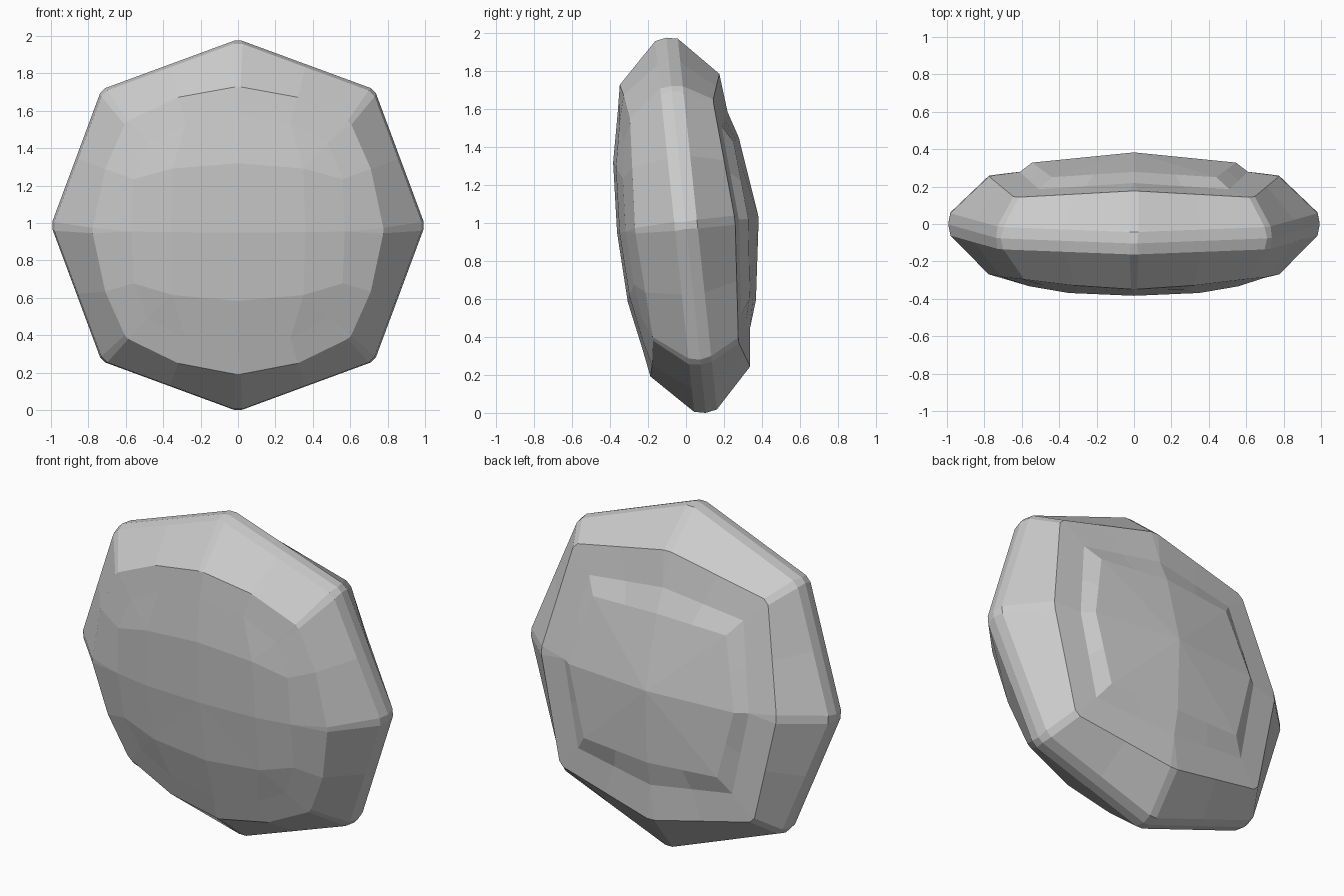
import bpy, bmesh, math
from mathutils import Vector, Matrix

if "Cube" in bpy.data.objects:
    bpy.data.objects.remove(bpy.data.objects["Cube"])


def full_ring(quarter, bevel):
    """Mirror 5 quarter points (x, z, depth) into a closed loop; corners become pairs."""
    q = [Vector((x, y, z)) for x, z, y in quarter]
    flip = lambda p, sx, sz: Vector((p.x * sx, p.y, p.z * sz))
    base = q[:4]
    base += [flip(p, -1, 1) for p in q[:0:-1]]
    base += [flip(p, -1, -1) for p in q[:4]]
    base += [flip(p, 1, -1) for p in q[:0:-1]]
    out = []
    for i, p in enumerate(base):
        if i % 2:
            out.append(p)
        else:
            for n in (base[i - 1], base[(i + 1) % 16]):
                out.append(p + (n - p).normalized() * bevel)
    return out


def octagon(side, top, diag):
    """Straight-edged octagon quarter from its three corners."""
    mid = lambda a, b: tuple((u + v) / 2 for u, v in zip(a, b))
    return [side, mid(side, diag), diag, mid(diag, top), top]


def rim(r, d, y):
    return octagon((r, 0, y), (0, r, y), (d, d, y))


# loops from the front dome, over the rim, to the back panel: (points, corner bevel)
fc = (.35, .34, -.335)
loops = [
    ([(.36, 0, -.352), fc, fc, fc, (0, .37, -.347)], 0),
    ([(.57, 0, -.32), (.56, .28, -.305), (.48, .47, -.28),
      (.28, .58, -.29), (0, .62, -.297)], 0),
    ([(.78, 0, -.27), (.71, .33, -.25), (.60, .58, -.235),
      (.32, .715, -.255), (0, .775, -.27)], .015),
    (rim(.99, .722, -.06), .025),
    (rim(1.0, .73, 0), .02),
    (rim(.99, .722, .06), .025),
    (octagon((.78, 0, .26), (0, .78, .26), (.64, .64, .21)), .025),
    (octagon((.61, 0, .28), (0, .57, .28), (.51, .50, .24)), 0),
    (octagon((.545, 0, .33), (0, .43, .325), (.44, .41, .295)), 0),
]

# faceted stone disc
bm = bmesh.new()
rings = [[bm.verts.new(p) for p in full_ring(*l)] for l in loops]
n = len(rings[0])
for a, b in zip(rings, rings[1:]):
    for i in range(n):
        j = (i + 1) % n
        bm.faces.new((a[i], a[j], b[j], b[i]))
for ring, depth in ((rings[0], -.365), (rings[-1], .385)):
    c = bm.verts.new((0, depth, 0))
    for i in range(n):
        bm.faces.new((c, ring[i], ring[(i + 1) % n]))
bmesh.ops.remove_doubles(bm, verts=bm.verts, dist=.0005)
bmesh.ops.recalc_face_normals(bm, faces=bm.faces)

# lean the disc forward and stand it on the ground
bmesh.ops.transform(bm, matrix=Matrix.Rotation(math.radians(6), 4, 'X'), verts=bm.verts)
low = min(v.co.z for v in bm.verts)
bmesh.ops.translate(bm, vec=(0, 0, -low), verts=bm.verts)

mesh = bpy.data.meshes.new("stone_disc")
bm.to_mesh(mesh)
bm.free()
bpy.context.collection.objects.link(bpy.data.objects.new("stone_disc", mesh))
